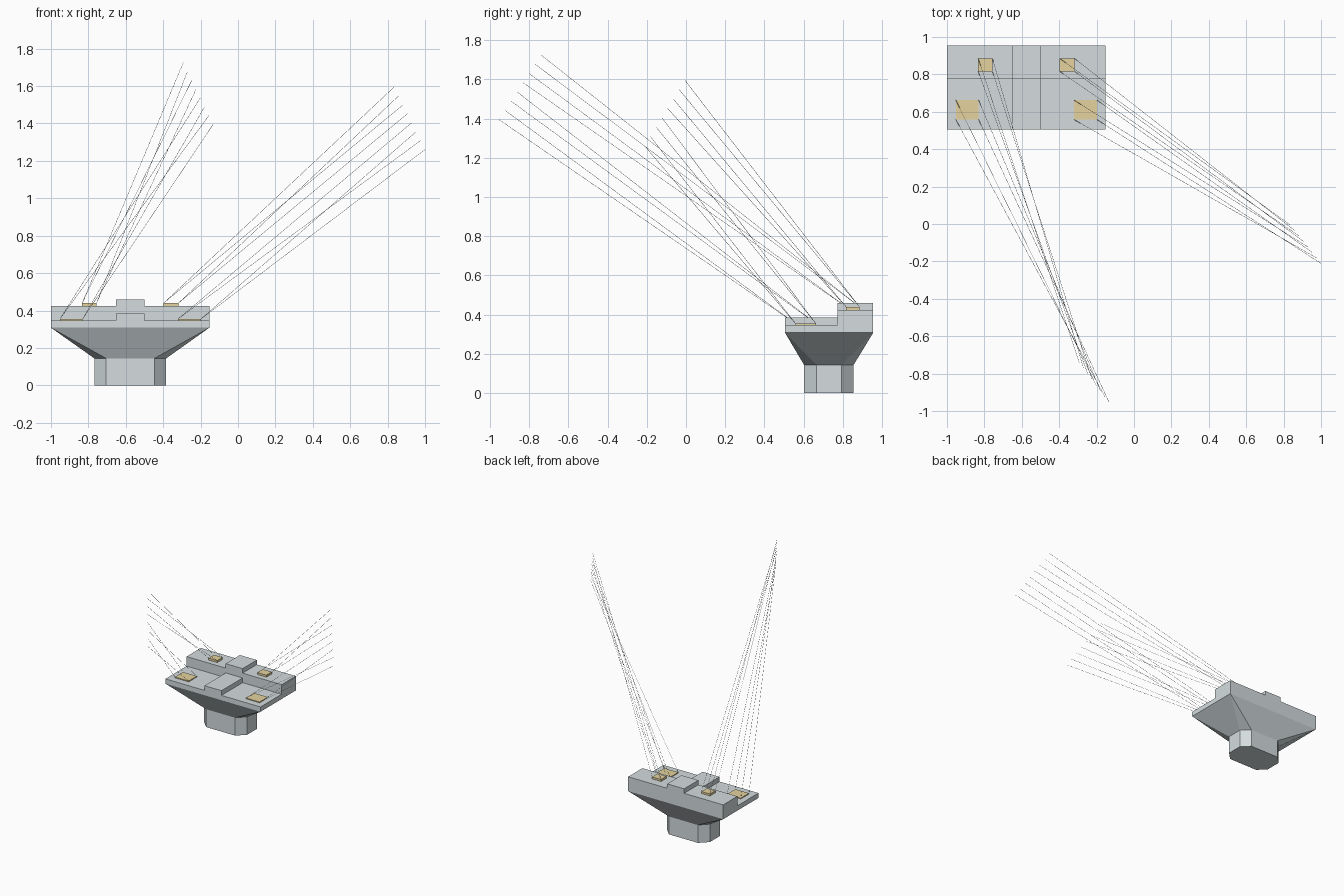
import bpy, bmesh
from mathutils import Vector

if "Cube" in bpy.data.objects:
    bpy.data.objects.remove(bpy.data.objects["Cube"])


def material(name, rgb):
    m = bpy.data.materials.new(name)
    m.diffuse_color = (*rgb, 1)
    m.use_nodes = True
    m.node_tree.nodes["Principled BSDF"].inputs["Base Color"].default_value = m.diffuse_color
    return m


CONCRETE = material("concrete grey", (0.66, 0.72, 0.74))
TAN = material("bearing tan", (0.79, 0.65, 0.34))


def finish(name, bm, mat):
    bmesh.ops.recalc_face_normals(bm, faces=bm.faces[:])
    mesh = bpy.data.meshes.new(name)
    bm.to_mesh(mesh)
    bm.free()
    mesh.materials.append(mat)
    obj = bpy.data.objects.new(name, mesh)
    bpy.context.collection.objects.link(obj)
    return obj


def prism(name, profile, shift, mat):
    """Extrude a closed flat outline along a vector."""
    bm = bmesh.new()
    face = bm.faces.new([bm.verts.new(p) for p in profile])
    out = bmesh.ops.extrude_face_region(bm, geom=[face], use_keep_orig=True)
    new = [v for v in out["geom"] if isinstance(v, bmesh.types.BMVert)]
    bmesh.ops.translate(bm, vec=shift, verts=new)
    return finish(name, bm, mat)


def box(name, x, y, z, mat):
    outline = [(x[0], y[0], z[0]), (x[1], y[0], z[0]),
               (x[1], y[1], z[0]), (x[0], y[1], z[0])]
    return prism(name, outline, (0, 0, z[1] - z[0]), mat)


# Main dimensions
X0, X1, Y0, YM, Y1 = -1.0, -0.153, 0.505, 0.774, 0.955
Z_COL, Z_CAP, Z_LOW, Z_HIGH = 0.144, 0.308, 0.347, 0.424
A0, A1, B0, B1, CH = -0.768, -0.384, 0.602, 0.855, 0.063


def octagon(z):
    return [(A0 + CH, B0, z), (A1 - CH, B0, z), (A1, B0 + CH, z), (A1, B1 - CH, z),
            (A1 - CH, B1, z), (A0 + CH, B1, z), (A0, B1 - CH, z), (A0, B0 + CH, z)]


# Chamfered column
prism("column", octagon(0), (0, 0, Z_COL), CONCRETE)

# Flared head blending the column outline into the rectangular cap
bm = bmesh.new()
corners = [(X0, Y0, Z_CAP), (X1, Y0, Z_CAP), (X1, Y1, Z_CAP), (X0, Y1, Z_CAP)]
for p in octagon(Z_COL) + corners:
    bm.verts.new(p)
bmesh.ops.convex_hull(bm, input=bm.verts[:])
bmesh.ops.dissolve_limit(bm, angle_limit=0.01, verts=bm.verts[:], edges=bm.edges[:])
finish("flared_head", bm, CONCRETE)

# Stepped cap
step = [(X0, Y0, Z_CAP), (X0, Y1, Z_CAP), (X0, Y1, Z_HIGH),
        (X0, YM, Z_HIGH), (X0, YM, Z_LOW), (X0, Y0, Z_LOW)]
prism("stepped_cap", step, (X1 - X0, 0, 0), CONCRETE)

# Raised centre blocks on both steps
box("front_centre_block", (-0.652, -0.501), (Y0, YM), (Z_LOW, 0.385), CONCRETE)
box("back_centre_block", (-0.652, -0.501), (YM, Y1), (Z_HIGH, 0.460), CONCRETE)

# Bearing pads: x range, y range, z range
PADS = {
    "left": [((-0.833, -0.757), (0.816, 0.885), (Z_HIGH, 0.440)),
             ((-0.953, -0.831), (0.559, 0.663), (Z_LOW, 0.354))],
    "right": [((-0.397, -0.318), (0.816, 0.885), (Z_HIGH, 0.440)),
              ((-0.322, -0.199), (0.559, 0.663), (Z_LOW, 0.354))],
}
# First and last far end of each fan of leader lines
FANS = {
    "left": (Vector((-0.293, -0.740, 1.725)), Vector((-0.133, -0.954, 1.395))),
    "right": (Vector((0.835, -0.005, 1.595)), Vector((0.999, -0.210, 1.260))),
}


def rod(bm, a, b, r):
    """Thin three-sided rod between two points."""
    d = b - a
    rot = d.to_track_quat('Z', 'Y').to_matrix().to_4x4()
    rot.translation = (a + b) / 2
    bmesh.ops.create_cone(bm, cap_ends=True, segments=3, radius1=r, radius2=r,
                          depth=d.length, matrix=rot)


for side, pads in PADS.items():
    lines = bmesh.new()
    start, end = FANS[side]
    i = 0
    for place, (x, y, z) in zip(("back", "front"), pads):
        box(f"{side}_{place}_bearing", x, y, z, TAN)
        # Leader lines from the four pad corners
        for py in reversed(y):
            for px in x:
                rod(lines, Vector((px, py, z[1])), start.lerp(end, i / 7), 0.001)
                i += 1
    finish(f"{side}_leader_lines", lines, CONCRETE)
